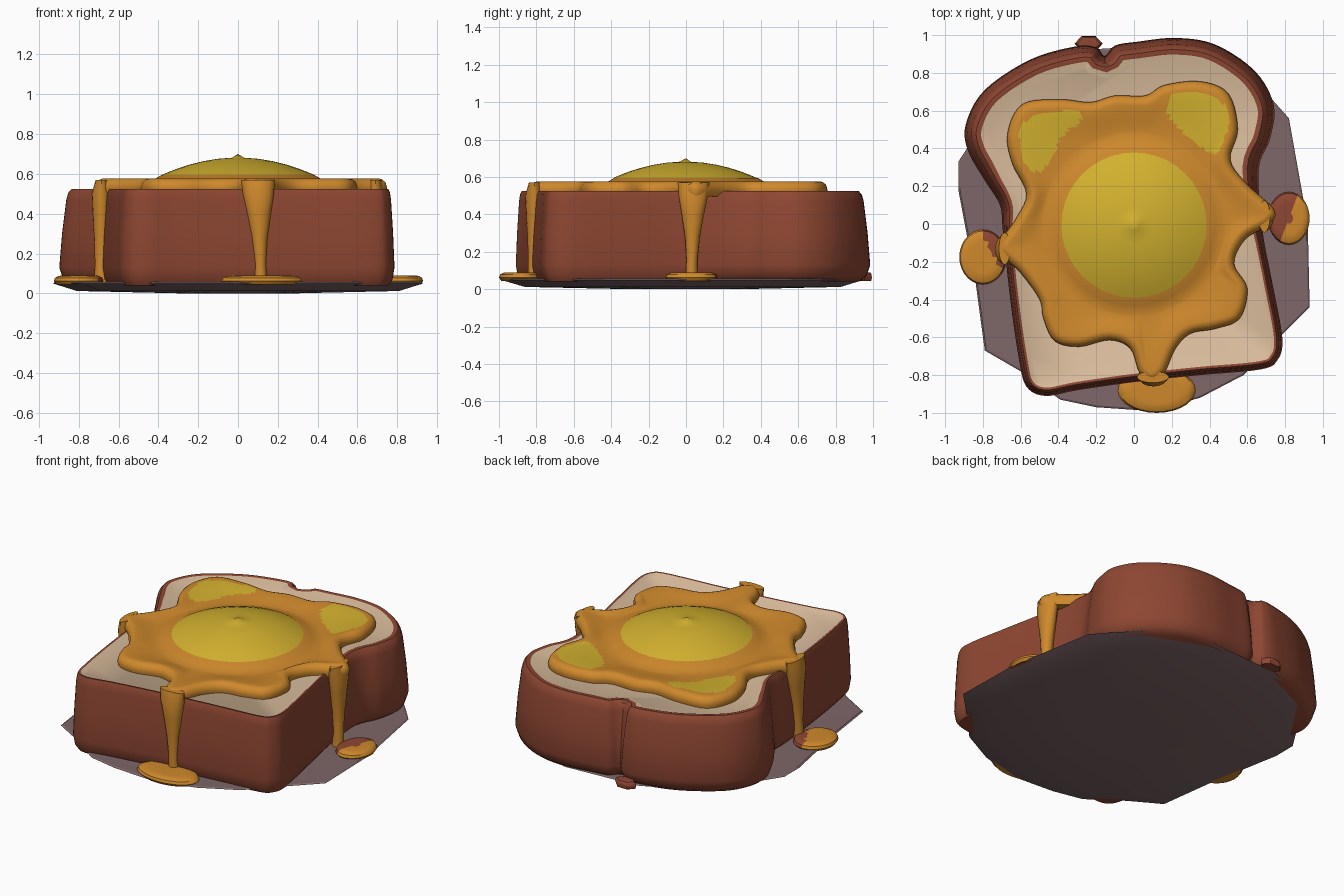
import bpy, bmesh, math
from mathutils import Vector

if "Cube" in bpy.data.objects:
    bpy.data.objects.remove(bpy.data.objects["Cube"])


def material(name, r, g, b):
    m = bpy.data.materials.new(name)
    m.use_nodes = True
    m.diffuse_color = (r, g, b, 1)
    m.node_tree.nodes["Principled BSDF"].inputs["Base Color"].default_value = (r, g, b, 1)
    return m


crust = material("crust brown", .27, .062, .032)
crumb = material("crumb cream", .69, .50, .33)
honey = material("honey orange", .62, .25, .025)
yellow = material("yolk yellow", .65, .44, .028)
mauve = material("plate mauve", .21, .135, .14)


def smooth_loop(points, steps=5):
    """Closed rounded outline through a few points."""
    out, n = [], len(points)
    for i in range(n):
        a, b, c, d = (Vector(points[(i + k) % n]) for k in (-1, 0, 1, 2))
        for s in range(steps):
            t = s / steps
            out.append(b + .5 * t * ((c - a) + t * ((2 * a - 5 * b + 4 * c - d)
                                     + t * (3 * (b - c) + d - a))))
    return out


def inset(loop, amount):
    """Move a clockwise outline inwards; amount is a function of the point."""
    out = []
    for i, p in enumerate(loop):
        t = (loop[(i + 1) % len(loop)] - loop[i - 1]).normalized()
        out.append(p + Vector((t.y, -t.x)) * amount(p))
    return out


def at_height(loop, z):
    return [Vector((p.x, p.y, z)) for p in loop]


def loft(name, rings, mats, rule=None, tip=None, angle=40):
    """Skin a stack of equal rings, cap both ends, colour faces by a rule."""
    bm = bmesh.new()
    rows = [[bm.verts.new(p) for p in ring] for ring in rings]
    n = len(rows[0])
    for low, high in zip(rows, rows[1:]):
        for i in range(n):
            j = (i + 1) % n
            bm.faces.new((low[i], low[j], high[j], high[i]))
    bm.faces.new(rows[0])
    if tip:
        top = bm.verts.new(tip)
        for i in range(n):
            bm.faces.new((rows[-1][i], rows[-1][(i + 1) % n], top))
    else:
        bm.faces.new(rows[-1])
    bmesh.ops.recalc_face_normals(bm, faces=bm.faces[:])
    if rule:
        for f in bm.faces:
            f.material_index = int(rule(f.calc_center_median(), f.normal))
    mesh = bpy.data.meshes.new(name)
    bm.to_mesh(mesh)
    bm.free()
    for m in mats:
        mesh.materials.append(m)
    obj = bpy.data.objects.new(name, mesh)
    bpy.context.collection.objects.link(obj)
    bpy.ops.object.select_all(action='DESELECT')
    obj.select_set(True)
    bpy.context.view_layer.objects.active = obj
    bpy.ops.object.shade_smooth_by_angle(angle=math.radians(angle))
    return obj


def ellipse(x, y, rx, ry, n=28):
    return [Vector((x + rx * math.cos(a), y + ry * math.sin(a)))
            for a in (-math.tau * i / n for i in range(n))]


def inside(p, poly):
    """Even-odd test of a point against an outline."""
    hit = False
    for i, a in enumerate(poly):
        b = poly[i - 1]
        if (a.y > p.y) != (b.y > p.y):
            hit ^= p.x < (b.x - a.x) * (p.y - a.y) / (b.y - a.y) + a.x
    return hit


# Plate: thin faceted dish with an uneven rim
plate = [Vector(p) for p in (
    (-.93, .33), (-.93, .18), (-.84, -.3), (-.79, -.67), (-.6, -.78), (-.39, -.93),
    (-.2, -.97), (.09, -.99), (.35, -.92), (.58, -.8), (.79, -.58), (.93, -.44),
    (.92, 0), (.82, .56), (.74, .65), (.6, .8), (.2, .95), (-.3, .92), (-.65, .76))]
loft("plate", [at_height([p * s for p in plate], z) for s, z in
               ((.3, 0), (.87, .012), (1, .05), (.99, .056), (.85, .052))],
     [mauve], angle=20)

# Bread slice: tapered crust wall, rounded rim and pale crumb on top
slice_loop = smooth_loop((
    (-.47, -.91), (-.57, -.86), (-.61, -.71), (-.655, -.4), (-.695, -.03), (-.71, .1),
    (-.79, .23), (-.88, .39), (-.89, .53), (-.79, .71), (-.55, .87), (-.31, .94),
    (-.2, .935), (-.155, .89), (-.1, .945), (.02, .965), (.22, .985), (.43, .95),
    (.64, .81), (.74, .63), (.72, .45), (.66, .29), (.68, -.03), (.73, -.3),
    (.785, -.6), (.76, -.72), (.67, -.77), (.35, -.8), (-.02, -.84), (-.3, -.88)))


def back_weight(p):
    return min(1, max(0, (p.y + .1) / .4))


def crust_ring(z, amount):
    return at_height(inset(slice_loop, lambda p: amount * (.5 + .5 * back_weight(p))), z)


crumb_ring = crust_ring(.524, .088)
loft("bread_slice",
     [crust_ring(z, a) for z, a in ((.04, .06), (.07, .02), (.13, 0), (.3, .014),
                                    (.47, .035), (.505, .045), (.525, .062))]
     + [crumb_ring, crust_ring(.512, .12)], [crust, crumb],
     lambda c, n: c.z > .5 and n.z > .5 and
     inside(c, [Vector((p.x, p.y)) for p in crumb_ring]))

# Spread topping: wavy melted sheet with two yellow patches
spread = smooth_loop((
    (-.72, -.13), (-.63, .02), (-.57, .16), (-.645, .32), (-.67, .48), (-.59, .635),
    (-.39, .66), (-.23, .645), (-.1, .68), (.06, .68), (.16, .735), (.35, .755),
    (.5, .69), (.55, .5), (.51, .34), (.6, .21), (.74, .08), (.72, 0), (.59, -.08),
    (.53, -.21), (.6, -.34), (.56, -.5), (.43, -.555), (.3, -.58), (.22, -.66),
    (.16, -.79), (.095, -.835), (.03, -.79), (-.02, -.66), (-.13, -.615),
    (-.29, -.65), (-.42, -.62), (-.48, -.5), (-.5, -.4), (-.6, -.26)))
patches = [smooth_loop(p) for p in (
    ((-.6, .5), (-.5, .58), (-.3, .6), (-.29, .545), (-.39, .45), (-.44, .34),
     (-.51, .275), (-.59, .34)),
    ((.19, .68), (.35, .7), (.455, .66), (.5, .555), (.465, .42), (.41, .375),
     (.27, .48), (.19, .566)))]
rings = [at_height(inset(spread, lambda p: a), z) for z, a in
         ((.495, .012), (.53, 0), (.558, .008), (.572, .025), (.577, .04))]
shoulder, steps = rings[-1], 16
for k in range(1, steps + 1):
    t = k / steps
    dip = .577 - .02 * t * t * (3 - 2 * t)
    ring = []
    for p in shoulder:
        flat = Vector((p.x, p.y))
        q = flat.lerp(flat.normalized() * .48, t)
        ring.append(Vector((q.x, q.y, dip)))
    rings.append(ring)
for r, z in ((.43, .568), (.385, .594), (.3, .6)):
    rings.append([Vector((p.x, p.y, 0)).normalized() * r + Vector((0, 0, z))
                  for p in shoulder])
loft("spread_topping", rings, [honey, yellow],
     lambda c, n: c.z > .55 and any(inside(c, p) for p in patches))

# Yolk: low dome with a tiny peak
loft("yolk_dome", [at_height(ellipse(0, -.005, r, r, 40), .594 + .088 * (1 - (r / .385) ** 2))
                   for r in (.385, .35, .3, .24, .17, .1, .03)],
     [yellow], tip=(0, 0, .7))


# Drips running down the wall, with puddles on the plate
def drip(name, x, y, along_x, drift):
    sections = ((.57, .085, .03), (.5, .078, .05), (.4, .06, .045), (.28, .04, .038),
                (.16, .03, .034), (.05, .032, .036))
    rows = []
    for z, wide, deep in sections:
        s = drift * (.57 - z)
        size = (wide, deep) if along_x else (deep, wide)
        rows.append(at_height(ellipse(x + s * along_x, y + s * (not along_x), *size, 16), z))
    loft(name, rows, [honey])


def puddle(name, x, y, rx, ry, mats, rule=None, n=28):
    loft(name, [at_height(ellipse(x, y, rx * s, ry * s, n), z) for s, z in
                ((.9, .045), (1, .062), (.95, .078), (.8, .088), (.6, .09),
                 (.4, .09), (.2, .09))], mats, rule)


drip("front_drip", .1, -.81, True, .03)
drip("left_drip", .69, .04, False, -.02)
drip("right_drip", -.685, -.13, False, -.06)
puddle("front_puddle", .12, -.88, .205, .12, [honey])
puddle("left_puddle", .82, .03, .11, .14, [honey, crust],
       lambda c, n: c.x < .81 + .42 * c.y)
puddle("right_puddle", -.8, -.175, .125, .145, [honey, crust],
       lambda c, n: c.x > -.83 - .52 * c.y)

# Loose crumb of crust behind the slice
puddle("crust_crumb", -.24, .955, .075, .045, [crust], n=6)
